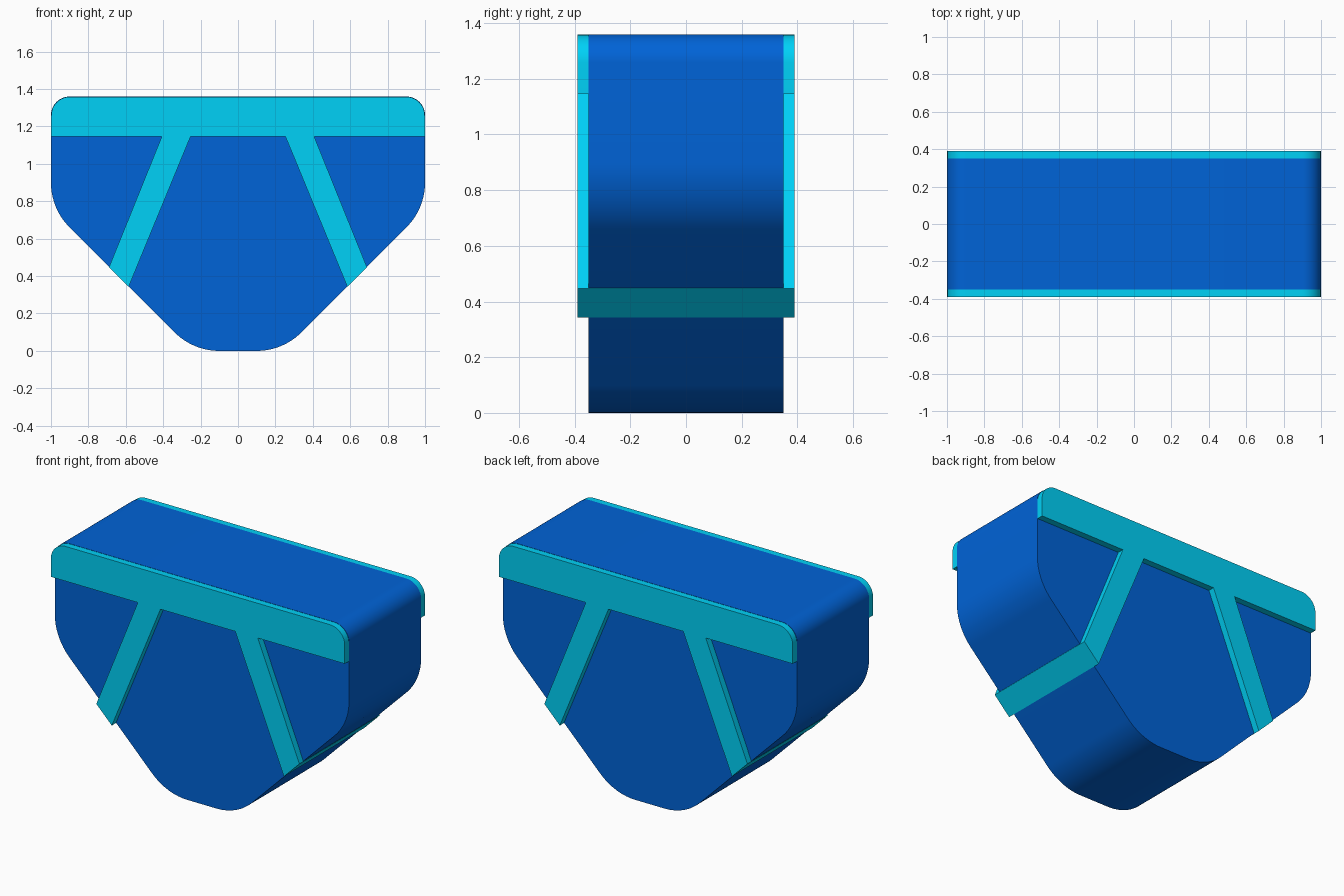
import bpy
import bmesh
import math
from mathutils import Vector

cube = bpy.data.objects.get("Cube")
if cube:
    bpy.data.objects.remove(cube, do_unlink=True)


def make_material(name, color):
    mat = bpy.data.materials.new(name)
    mat.use_nodes = True
    mat.diffuse_color = color
    bsdf = next(n for n in mat.node_tree.nodes if n.type == 'BSDF_PRINCIPLED')
    bsdf.inputs["Base Color"].default_value = color
    return mat


def fillet(corners, steps=16):
    """Round each (x, z, radius) corner of a closed outline with an arc."""
    points = []
    for i, (x, z, radius) in enumerate(corners):
        corner = Vector((x, z))
        if radius == 0:
            points.append(corner)
            continue
        to_prev = (Vector(corners[i - 1][:2]) - corner).normalized()
        to_next = (Vector(corners[(i + 1) % len(corners)][:2]) - corner).normalized()
        half = to_prev.angle(to_next) / 2
        center = corner + (to_prev + to_next).normalized() * radius / math.sin(half)
        start = (corner + to_prev * radius / math.tan(half) - center).normalized()
        end = (corner + to_next * radius / math.tan(half) - center).normalized()
        points += [center + radius * start.slerp(end, s / steps)
                   for s in range(steps + 1)]
    return points


def extrude_outline(name, outline, half_depth, mat):
    """Extrude an outline in the XZ plane symmetrically along Y."""
    bm = bmesh.new()
    face = bm.faces.new([bm.verts.new((p[0], -half_depth, p[1])) for p in outline])
    result = bmesh.ops.extrude_face_region(bm, geom=[face])
    moved = [v for v in result["geom"] if isinstance(v, bmesh.types.BMVert)]
    bmesh.ops.translate(bm, verts=moved, vec=(0, 2 * half_depth, 0))
    bmesh.ops.recalc_face_normals(bm, faces=bm.faces)
    mesh = bpy.data.meshes.new(name)
    bm.to_mesh(mesh)
    bm.free()
    mesh.materials.append(mat)
    obj = bpy.data.objects.new(name, mesh)
    bpy.context.collection.objects.link(obj)
    bpy.ops.object.select_all(action='DESELECT')
    obj.select_set(True)
    bpy.context.view_layer.objects.active = obj
    bpy.ops.object.shade_smooth_by_angle(angle=math.radians(30))


blue = make_material("body_blue", (0.0, 0.125, 0.68, 1))
cyan = make_material("trim_cyan", (0.0, 0.64, 0.93, 1))

TOP, RAIL_BOTTOM = 1.36, 1.145
BODY_HALF, TRIM_HALF = 0.35, 0.39
GAP = 0.0015  # keeps the rail just under the body's top and ends

# Main body: rounded top corners, tapering to a narrow rounded base
right_side = [(0.24, 0, 0.34), (1, 0.76, 0.34), (1, TOP, 0.1)]
left_side = [(-x, z, r) for x, z, r in reversed(right_side)]
extrude_outline("body", fillet(right_side + left_side), BODY_HALF, blue)

# Rail around the top, standing proud of the front and back
w, t = 1 - GAP, TOP - GAP
rail = [(-w, RAIL_BOTTOM, 0), (w, RAIL_BOTTOM, 0), (w, t, 0.1), (-w, t, 0.1)]
extrude_outline("top_rail", fillet(rail), TRIM_HALF, cyan)

# Slanted straps wrapping under the tapered sides
strap = [(0.254, RAIL_BOTTOM), (0.408, RAIL_BOTTOM), (0.69, 0.447), (0.585, 0.342)]
for name, side in (("left_strap", 1), ("right_strap", -1)):
    extrude_outline(name, [(side * x, z) for x, z in strap], TRIM_HALF, cyan)
